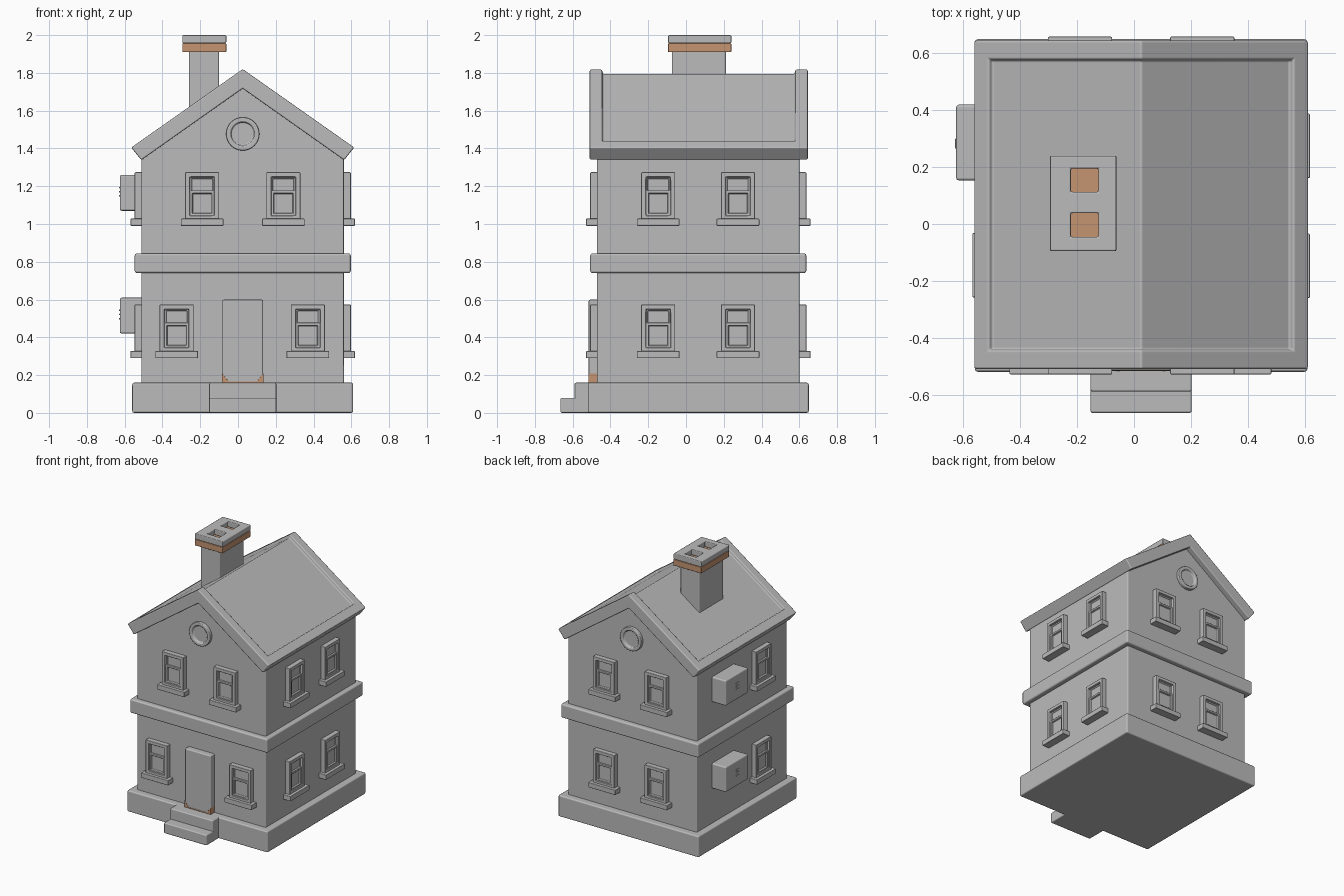
import bpy, bmesh
from math import radians, pi
from mathutils import Matrix, Vector

if "Cube" in bpy.data.objects:
    bpy.data.objects.remove(bpy.data.objects["Cube"])


def material(name, rgb):
    m = bpy.data.materials.new(name)
    m.use_nodes = True
    m.diffuse_color = (*rgb, 1)
    m.node_tree.nodes["Principled BSDF"].inputs["Base Color"].default_value = (*rgb, 1)
    return m


GREY = material("stone_grey", (0.5, 0.5, 0.5))
BROWN = material("clay_brown", (0.56, 0.3, 0.17))
CX, CY = 0.025, 0.065      # centre of the house
HALF = 0.536               # half width of the walls


def finish(name, bm, mat=GREY, bevel=0.008, matrix=None, solid=0):
    """Turn a bmesh into an object with softly rounded edges."""
    bmesh.ops.recalc_face_normals(bm, faces=bm.faces)
    mesh = bpy.data.meshes.new(name)
    bm.to_mesh(mesh)
    bm.free()
    for p in mesh.polygons:
        p.use_smooth = True
    mesh.materials.append(mat)
    ob = bpy.data.objects.new(name, mesh)
    bpy.context.scene.collection.objects.link(ob)
    if matrix:
        ob.matrix_world = matrix
    if solid:
        s = ob.modifiers.new("Thickness", 'SOLIDIFY')
        s.thickness, s.offset = solid, 1
    b = ob.modifiers.new("Rounding", 'BEVEL')
    b.width, b.segments = bevel, 2
    b.limit_method, b.angle_limit = 'ANGLE', radians(30)
    b.harden_normals = True
    return ob


def add_box(bm, lo, hi):
    lo, hi = Vector(lo), Vector(hi)
    mat = Matrix.Translation((lo + hi) / 2) @ Matrix.Diagonal((*(hi - lo), 1))
    verts = bmesh.ops.create_cube(bm, size=1, matrix=mat)["verts"]
    return list({f for v in verts for f in v.link_faces})


def box(name, lo, hi, mat=GREY, bevel=0.008):
    bm = bmesh.new()
    add_box(bm, lo, hi)
    return finish(name, bm, mat, bevel)


def recess(bm, faces, border, depth):
    """Sink the middle of the faces, leaving a raised border."""
    bmesh.ops.recalc_face_normals(bm, faces=bm.faces)
    bmesh.ops.inset_region(bm, faces=faces, thickness=border, use_even_offset=True)
    bmesh.ops.inset_region(bm, faces=faces, thickness=0.003, depth=-depth, use_even_offset=True)


def front_of(faces):
    return [min(faces, key=lambda f: f.calc_center_median().y)]


def prism(bm, profile, y0, y1):
    """Extrude an x-z profile along y; returns the side faces."""
    a, b = ([bm.verts.new((x, y, z)) for x, z in profile] for y in (y0, y1))
    bm.faces.new(a)
    bm.faces.new(b[::-1])
    n = len(profile)
    return [bm.faces.new((a[i], b[i], b[(i + 1) % n], a[(i + 1) % n])) for i in range(n)]


# Plinth, steps, belt course
box("plinth", (-0.56, -0.52, 0), (0.61, 0.65, 0.16), bevel=0.01)
box("upper_step", (-0.153, -0.59, 0), (0.203, -0.5, 0.16))
box("lower_step", (-0.153, -0.665, 0), (0.203, -0.5, 0.08))
box("belt_course", (CX - 0.572, CY - 0.572, 0.74), (CX + 0.572, CY + 0.572, 0.845), bevel=0.012)

# Walls with gables
bm = bmesh.new()
prism(bm, [(CX - HALF, 0.1), (CX + HALF, 0.1), (CX + HALF, 1.36),
           (CX, 1.74), (CX - HALF, 1.36)], CY - HALF, CY + HALF)
finish("walls", bm)

# Roof with raised rim around the sunken slopes
bm = bmesh.new()
sides = prism(bm, [(CX, 1.82), (CX + 0.59, 1.405), (CX + 0.537, 1.338),
                   (CX, 1.717), (CX - 0.537, 1.338), (CX - 0.59, 1.405)], -0.51, 0.645)
recess(bm, [sides[0], sides[-1]], 0.066, 0.02)
finish("roof", bm)

# Chimney: shaft, brown cap layer, grey top with two flue holes
box("chimney_shaft", (-0.26, -0.075, 1.5), (-0.1, 0.212, 1.93))
box("chimney_cap_band", (-0.295, -0.095, 1.91), (-0.062, 0.24, 1.957), BROWN, 0.004)
xs = (-0.295, -0.222, -0.125, -0.062)
ys = (-0.095, -0.045, 0.038, 0.113, 0.195, 0.24)
bm = bmesh.new()
grid = [[bm.verts.new((x, y, 1.957)) for x in xs] for y in ys]
for j in range(5):
    for i in range(3):
        if not (i == 1 and j in (1, 3)):
            bm.faces.new((grid[j][i], grid[j][i + 1], grid[j + 1][i + 1], grid[j + 1][i]))
finish("chimney_cap_top", bm, bevel=0.006, solid=0.043)

# Door with brown worn foot
DOOR = 0.108
box("door", (CX - DOOR, -0.515, 0.15), (CX + DOOR, -0.46, 0.6))
bm = bmesh.new()
w = DOOR + 0.002
prism(bm, [(CX - w, 0.16), (CX + w, 0.16), (CX + w, 0.21), (CX + w - 0.035, 0.167),
           (CX - w + 0.035, 0.167), (CX - w, 0.21)], -0.517, -0.47)
finish("door_foot", bm, BROWN, 0.001)


# Sash window, built facing -y with its sill at the origin
def window(name, matrix):
    bm = bmesh.new()
    add_box(bm, (-0.113, -0.058, 0), (0.113, 0.02, 0.038))
    frame = add_box(bm, (-0.09, -0.036, 0.03), (0.09, 0.02, 0.284))
    recess(bm, front_of(frame), 0.025, 0.022)
    upper = add_box(bm, (-0.067, -0.02, 0.17), (0.067, 0.01, 0.262))
    recess(bm, front_of(upper), 0.01, 0.008)
    lower = add_box(bm, (-0.067, -0.028, 0.05), (0.067, 0.01, 0.188))
    recess(bm, front_of(lower), 0.015, 0.012)
    finish(name, bm, bevel=0.004, matrix=matrix)


def on_wall(side, along, z):
    """Matrix placing a -y facing part on a wall."""
    x, y, turn = {"front": (along, CY - HALF, 0), "back": (along, CY + HALF, pi),
                  "left": (CX + HALF, along, pi / 2),
                  "right": (CX - HALF, along, -pi / 2)}[side]
    return Matrix.Translation((x, y, z)) @ Matrix.Rotation(turn, 4, 'Z')


LOW, HIGH = 0.29, 0.99
layout = [("front", HIGH, (-0.19, 0.24)), ("front", LOW, (-0.325, 0.37))]
for z in (LOW, HIGH):
    layout += [("back", z, (-0.19, 0.24)), ("left", z, (-0.147, 0.275)), ("right", z, (-0.145,))]
for side, z, places in layout:
    level = "upper" if z == HIGH else "lower"
    for n, along in enumerate(places, 1):
        window(f"{side}_{level}_window_{n}", on_wall(side, along, z))

# Round gable windows
for side in ("front", "back"):
    bm = bmesh.new()
    bmesh.ops.create_cone(bm, cap_ends=True, segments=32, radius1=0.088, radius2=0.088,
                          depth=0.05, matrix=Matrix.Rotation(pi / 2, 4, 'X'))
    recess(bm, front_of(list(bm.faces)), 0.024, 0.016)
    finish(f"{side}_round_window", bm, bevel=0.006, matrix=on_wall(side, CX, 1.477))

# Wall units on the right side, with small vent slats
for level, z in (("lower", 0.42), ("upper", 1.07)):
    box(f"{level}_wall_unit", (-0.626, 0.153, z), (-0.49, 0.42, z + 0.19), bevel=0.01)
    bm = bmesh.new()
    for k in range(3):
        zk = z + 0.075 + 0.022 * k
        add_box(bm, (-0.629, 0.265, zk), (-0.62, 0.3, zk + 0.008))
    finish(f"{level}_wall_unit_slats", bm, bevel=0.001)
